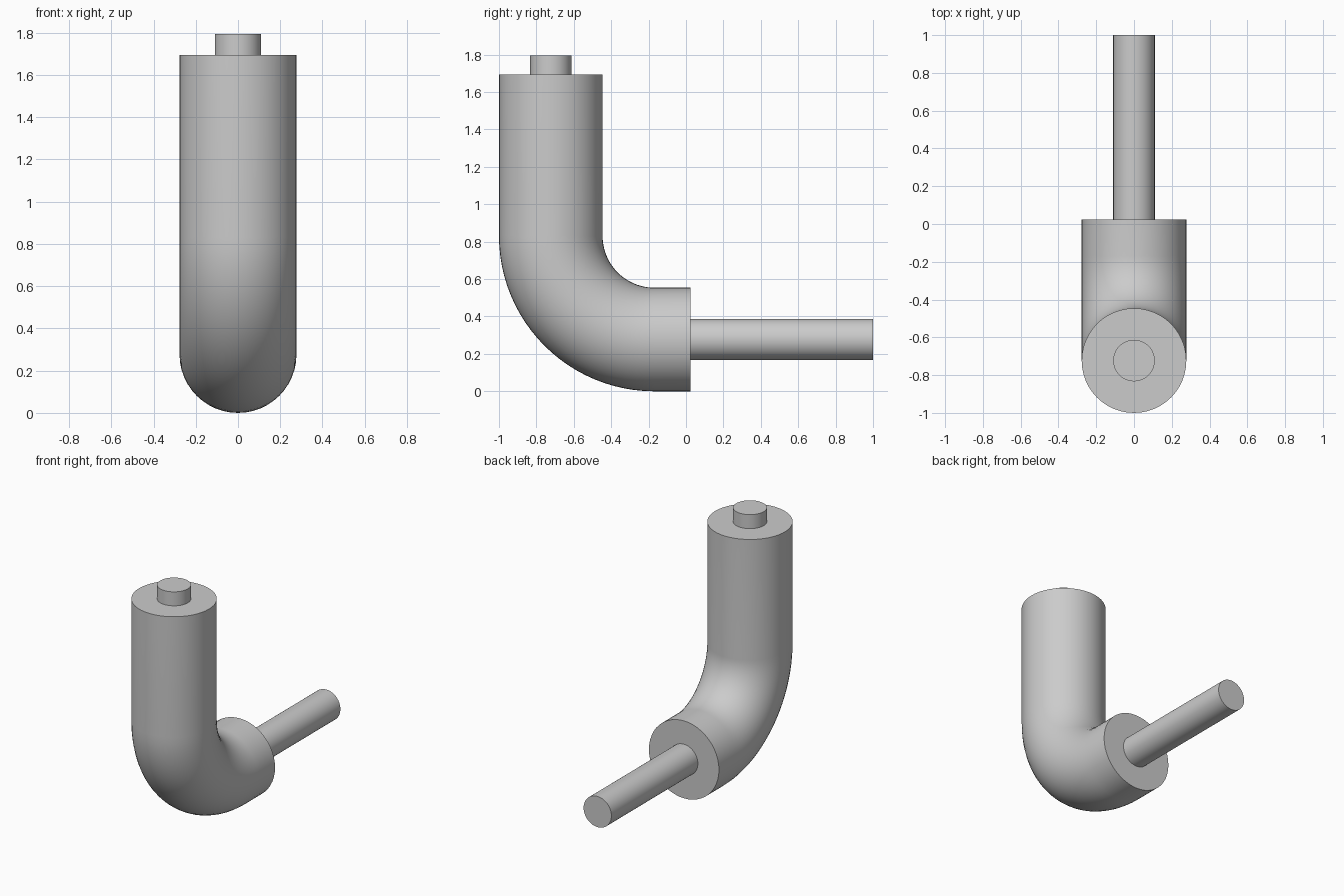
import bpy, bmesh, math
from mathutils import Vector

cube = bpy.data.objects.get("Cube")
if cube:
    bpy.data.objects.remove(cube, do_unlink=True)

grey = bpy.data.materials.new("plain grey")
grey.use_nodes = True
colour = (0.6, 0.6, 0.6, 1)
grey.diffuse_color = colour
grey.node_tree.nodes["Principled BSDF"].inputs["Base Color"].default_value = colour

SIDES = 48
RADIUS = 0.277
BEND = 2 * RADIUS
PIPE_Y = RADIUS - 1
CENTRE = Vector((0, PIPE_Y + BEND, RADIUS + BEND))


def sweep(name, path, radius):
    """Sweep a capped circle along (point, direction) pairs in the YZ plane."""
    bm = bmesh.new()
    side = Vector((1, 0, 0))
    rings = []
    for point, direction in path:
        up = direction.cross(side)
        angles = [math.tau * i / SIDES for i in range(SIDES)]
        rings.append([bm.verts.new(point + radius * (side * math.cos(a) + up * math.sin(a)))
                      for a in angles])
    for a, b in zip(rings, rings[1:]):
        for i in range(SIDES):
            j = (i + 1) % SIDES
            bm.faces.new((a[i], a[j], b[j], b[i]))
    bm.faces.new(rings[0])
    bm.faces.new(rings[-1])
    bmesh.ops.recalc_face_normals(bm, faces=bm.faces)
    mesh = bpy.data.meshes.new(name)
    bm.to_mesh(mesh)
    bm.free()
    mesh.materials.append(grey)
    obj = bpy.data.objects.new(name, mesh)
    bpy.context.collection.objects.link(obj)
    bpy.ops.object.select_all(action='DESELECT')
    obj.select_set(True)
    bpy.context.view_layer.objects.active = obj
    bpy.ops.object.shade_smooth_by_angle(angle=math.radians(35))


down, back = Vector((0, 0, -1)), Vector((0, 1, 0))

# Elbow pipe: upright run, quarter bend, short level run
path = [(Vector((0, PIPE_Y, 1.695)), down)]
STEPS = 24
for k in range(STEPS + 1):
    t = math.pi / 2 * k / STEPS
    path.append((CENTRE - BEND * Vector((0, math.cos(t), math.sin(t))),
                 Vector((0, math.sin(t), -math.cos(t)))))
path.append((Vector((0, 0.023, RADIUS)), back))
sweep("elbow_pipe", path, RADIUS)

# Short stub on the top and long rod at the back
sweep("top_stub", [(Vector((0, PIPE_Y, 1.795)), down), (Vector((0, PIPE_Y, 1.69)), down)], 0.11)
sweep("back_rod", [(Vector((0, 0.018, RADIUS)), back), (Vector((0, 1, RADIUS)), back)], 0.11)
